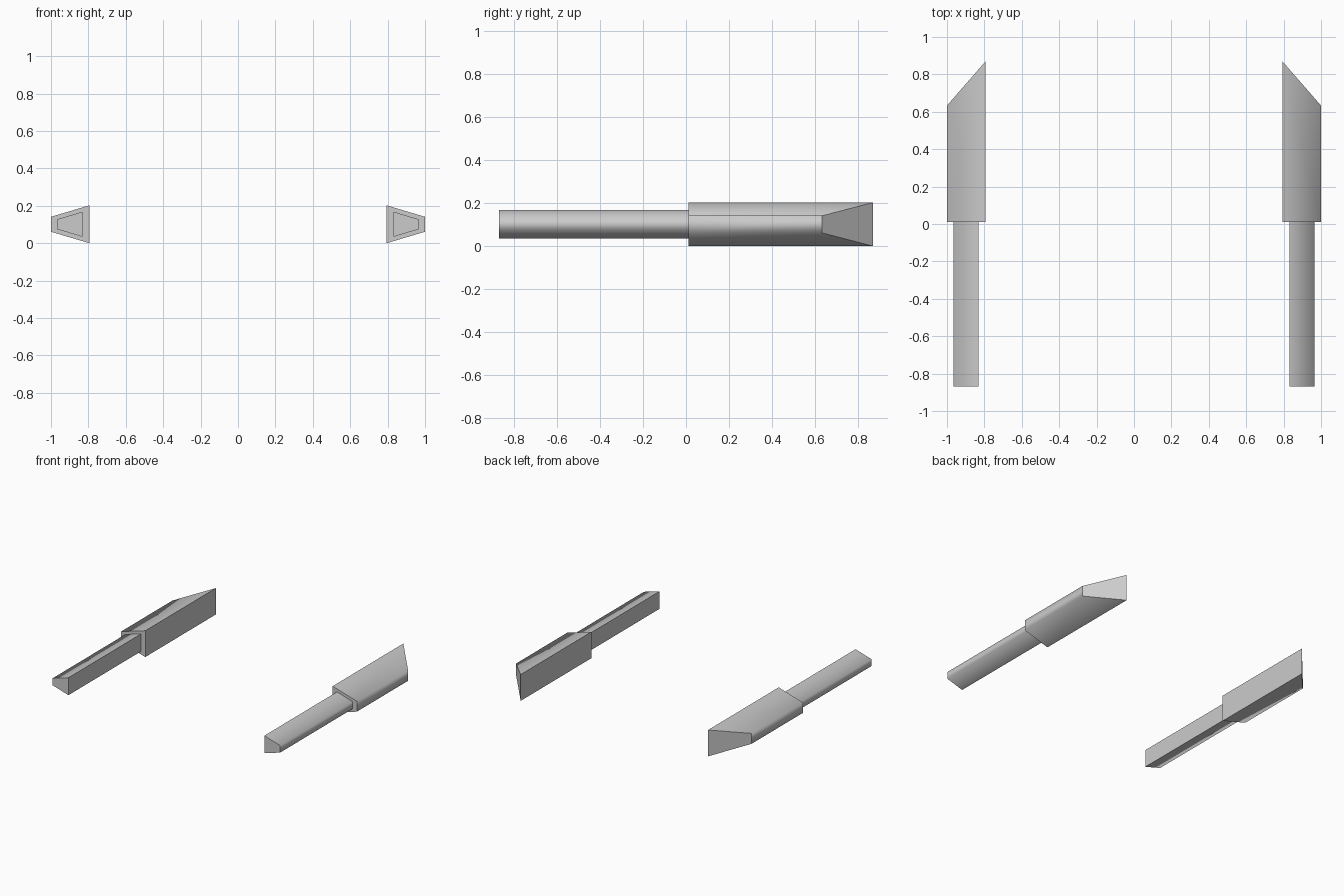
import bpy
import bmesh

cube = bpy.data.objects.get("Cube")
if cube:
    bpy.data.objects.remove(cube, do_unlink=True)

grey = bpy.data.materials.new("light_grey")
grey.use_nodes = True
colour = (0.6, 0.6, 0.6, 1)
grey.diffuse_color = colour
grey.node_tree.nodes["Principled BSDF"].inputs["Base Color"].default_value = colour

MID_Z = 0.101


def tapered_prism(name, side, inner_x, outer_x, inner_half, outer_half,
                  front_y, back_inner_y, back_outer_y):
    """Trapezoid section run along y, with an optional slanted back end."""
    section = [(inner_x, -inner_half, back_inner_y),
               (outer_x, -outer_half, back_outer_y),
               (outer_x, outer_half, back_outer_y),
               (inner_x, inner_half, back_inner_y)]
    bm = bmesh.new()
    front = [bm.verts.new((side * x, front_y, MID_Z + z)) for x, z, _ in section]
    back = [bm.verts.new((side * x, y, MID_Z + z)) for x, z, y in section]
    bm.faces.new(front)
    bm.faces.new(back[::-1])
    for i in range(4):
        j = (i + 1) % 4
        bm.faces.new((front[i], back[i], back[j], front[j]))
    bmesh.ops.recalc_face_normals(bm, faces=bm.faces[:])

    # Only the two long outer edges are shaded smooth
    for face in bm.faces:
        face.smooth = True
    for edge in bm.edges:
        edge.smooth = edge in [bm.edges.get((front[k], back[k])) for k in (1, 2)]

    mesh = bpy.data.meshes.new(name)
    bm.to_mesh(mesh)
    bm.free()
    mesh.materials.append(grey)
    obj = bpy.data.objects.new(name, mesh)
    bpy.context.collection.objects.link(obj)
    return obj


STEP_Y = 0.012
for label, side in (("left", 1), ("right", -1)):
    # Thick rear housing with the slanted back end
    tapered_prism("housing_" + label, side, 0.795, 1.0, 0.101, 0.04,
                  STEP_Y, 0.868, 0.633)
    # Slim front barrel
    tapered_prism("barrel_" + label, side, 0.831, 0.965, 0.067, 0.027,
                  -0.868, STEP_Y, STEP_Y)
